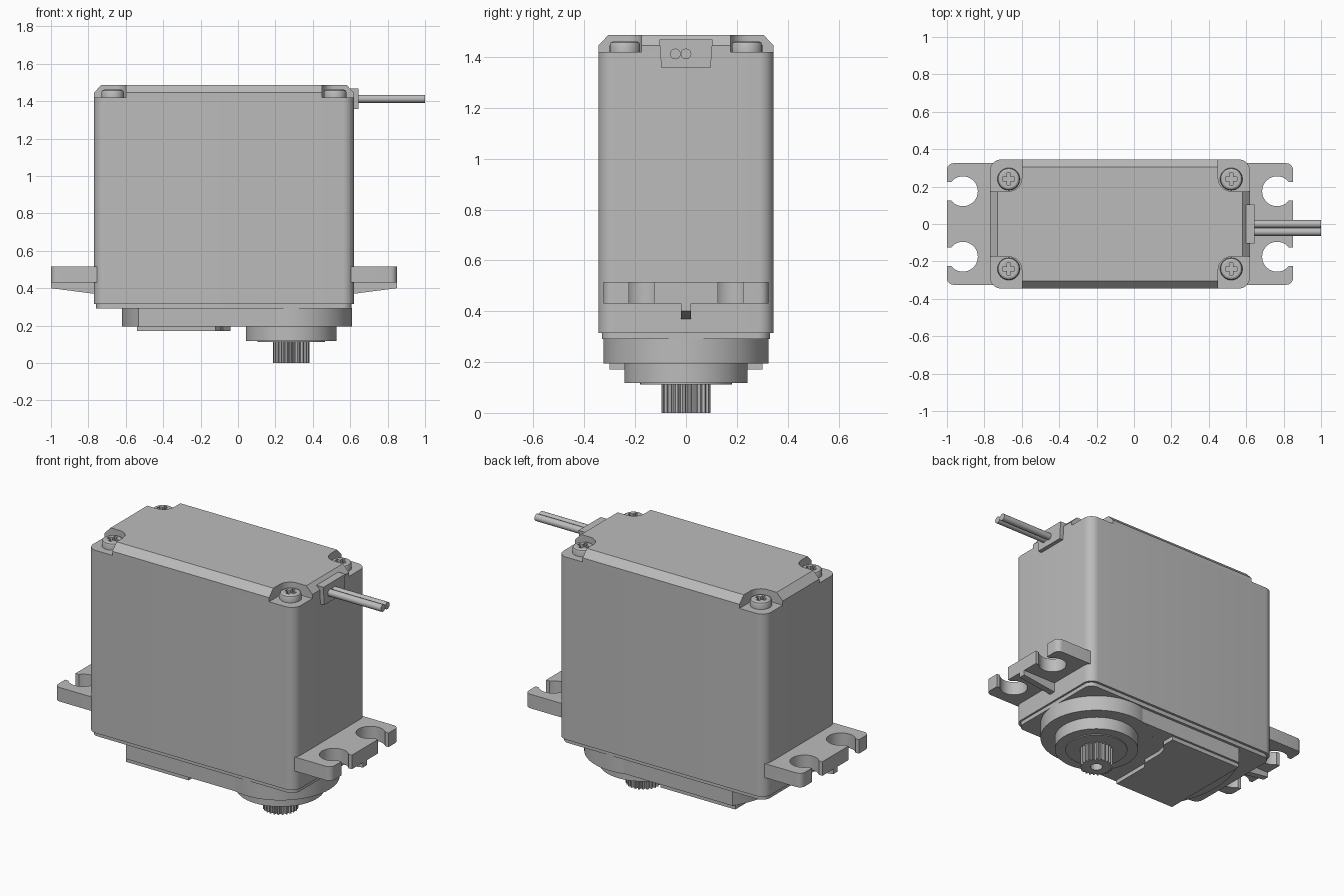
import bpy, bmesh
from math import cos, sin, pi, acos, radians

cube = bpy.data.objects.get("Cube")
if cube:
    bpy.data.objects.remove(cube, do_unlink=True)

grey = bpy.data.materials.new("mid_grey")
grey.use_nodes = True
grey.diffuse_color = (0.5, 0.5, 0.5, 1)
grey.node_tree.nodes["Principled BSDF"].inputs["Base Color"].default_value = (0.5, 0.5, 0.5, 1)


def loft(name, rings):
    """Closed solid skinned through matching 3D rings."""
    bm = bmesh.new()
    loops = [[bm.verts.new(p) for p in ring] for ring in rings]
    n = len(loops[0])
    for a, b in zip(loops, loops[1:]):
        for i in range(n):
            j = (i + 1) % n
            bm.faces.new((a[i], a[j], b[j], b[i]))
    bm.faces.new(loops[0][::-1])
    bm.faces.new(loops[-1])
    bmesh.ops.recalc_face_normals(bm, faces=bm.faces)
    mesh = bpy.data.meshes.new(name)
    bm.to_mesh(mesh)
    bm.free()
    mesh.materials.append(grey)
    obj = bpy.data.objects.new(name, mesh)
    bpy.context.collection.objects.link(obj)
    return obj


def prism(name, outline, z0, z1):
    return loft(name, [[(x, y, z) for x, y in outline] for z in (z0, z1)])


def arc(cx, cy, r, a0, a1, steps):
    return [(cx + r * cos(a0 + (a1 - a0) * i / steps),
             cy + r * sin(a0 + (a1 - a0) * i / steps)) for i in range(steps + 1)]


def circle(cx, cy, r, n=48):
    return arc(cx, cy, r, 0, 2 * pi, n)[:-1]


def rounded(x0, x1, y0, y1, r, steps=8):
    corners = ((x1 - r, y1 - r), (x0 + r, y1 - r), (x0 + r, y0 + r), (x1 - r, y0 + r))
    return [p for k, (cx, cy) in enumerate(corners)
            for p in arc(cx, cy, r, k * pi / 2, (k + 1) * pi / 2, steps)]


def activate(obj):
    bpy.ops.object.select_all(action='DESELECT')
    obj.select_set(True)
    bpy.context.view_layer.objects.active = obj


def carve(obj, cutters):
    for cutter in cutters:
        cutter.hide_render = True
        mod = obj.modifiers.new("cut", 'BOOLEAN')
        mod.operation = 'DIFFERENCE'
        mod.solver = 'EXACT'
        mod.object = cutter
        activate(obj)
        bpy.ops.object.modifier_apply(modifier=mod.name)
        bpy.data.objects.remove(cutter, do_unlink=True)


X0, X1, Y = -0.77, 0.62, 0.345   # case footprint
SX = 0.285                       # output shaft position

# Main case and the lip under it
prism("case_body", rounded(X0, X1, -Y, Y, 0.06), 0.315, 1.42)
prism("case_lip", rounded(X0 + 0.012, X1 - 0.012, -Y + 0.015, Y - 0.015, 0.05), 0.29, 0.315)

# Chamfered top cover with four open corner pockets
layers = ((0, 1.42), (0, 1.445), (0.04, 1.487))
cover = loft("top_cover", [[(x, y, z) for x, y in
             rounded(X0 + i, X1 - i, -Y + i, Y - i, 0.06 - i / 2)] for i, z in layers])
pockets = []
for x0, x1 in ((X0 - 0.2, -0.60), (0.45, X1 + 0.2)):
    for y0, y1 in ((-Y - 0.2, -0.175), (0.175, Y + 0.2)):
        pockets.append(prism("pocket_cutter", rounded(x0, x1, y0, y1, 0.07), 1.4, 1.6))
carve(cover, pockets)

# Cross-head corner screws
for sx in (-0.67, 0.52):
    for sy in (-0.24, 0.24):
        profile = ((0.06, 1.418), (0.06, 1.447), (0.056, 1.456), (0.047, 1.461))
        screw = loft("cover_screw", [[(x, y, z) for x, y in circle(sx, sy, r, 32)]
                                     for r, z in profile])
        w, h = 0.01, 0.032
        cross = [(w, w), (w, h), (-w, h), (-w, w), (-h, w), (-h, -w),
                 (-w, -w), (-w, -h), (w, -h), (w, -w), (h, -w), (h, w)]
        carve(screw, [prism("cross_cutter", [(sx + x, sy + y) for x, y in cross], 1.44, 1.5)])

# Mounting flanges with open screw slots, and the rib under each
hole, slot = 0.08, 0.05
gap = acos((hole ** 2 - slot ** 2) ** 0.5 / hole)
for side, s, tip, wall in (("left", 1, 0.85, 0.60), ("right", -1, 1.0, 0.75)):
    half = [(0, 0.175 - slot)]
    half += arc(0.085, 0.175, hole, pi + gap, 3 * pi - gap, 28)
    half += [(0, 0.175 + slot)]
    half += arc(0.035, 0.29, 0.035, pi, pi / 2, 6)
    half += [(tip - wall, 0.325)]
    outline = half + [(t, -y) for t, y in reversed(half)]
    prism(side + "_flange", [(s * (tip - t), y) for t, y in outline], 0.43, 0.515)
    rib = ((wall - 0.02, 0.44), (tip, 0.44), (tip, 0.40), (wall + 0.02, 0.37), (wall - 0.02, 0.37))
    loft(side + "_flange_rib", [[(s * x, y, z) for x, z in rib] for y in (-0.02, 0.02)])

# Gear housing: bowed end plate, large disc and boss
bow = arc(-0.02, 0, 0.6, pi - 0.55, pi + 0.55, 16)
prism("gear_plate", [(SX, 0.313)] + bow + [(SX, -0.313)], 0.195, 0.295)
prism("gear_disc", circle(SX, 0, 0.325, 72), 0.194, 0.295)
prism("shaft_boss", circle(SX, 0, 0.242, 64), 0.117, 0.2)
prism("bearing_ring", circle(SX, 0, 0.18, 56), 0.112, 0.12)

# Raised panel on the gear housing
prism("bottom_panel", [(-0.54, -0.3), (-0.12, -0.3), (-0.12, -0.05), (-0.09, -0.01),
                       (-0.09, 0.12), (-0.075, 0.18), (-0.04, 0.22), (-0.04, 0.3),
                       (-0.54, 0.3)], 0.17, 0.2)

# Toothed output shaft with a screw hole
teeth = 25
spline = []
for i in range(teeth):
    for k, r in ((0, 0.084), (0.3, 0.084), (0.5, 0.097), (0.8, 0.097)):
        a = 2 * pi * (i + k) / teeth
        spline.append((SX + r * cos(a), r * sin(a)))
shaft = prism("output_shaft", spline, 0, 0.125)
carve(shaft, [prism("shaft_hole_cutter", circle(SX, 0, 0.035, 24), -0.1, 0.09)])

# Cable grommet and the wires leaving it
grommet = ((-0.097, 1.357), (0.097, 1.357), (0.105, 1.468), (-0.105, 1.468))
loft("cable_grommet", [[(x, y, z) for y, z in grommet] for x in (0.595, 0.645)])
for y in (-0.042, 0.0):
    loft("cable_wire", [[(x, a, b) for a, b in circle(y, 1.412, 0.021, 20)] for x in (0.63, 1.0)])

# Smooth the curved surfaces, keeping edges sharp
for obj in list(bpy.context.scene.objects):
    if obj.type == 'MESH' and obj.name != "output_shaft":
        activate(obj)
        bpy.ops.object.shade_smooth_by_angle(angle=radians(25))
